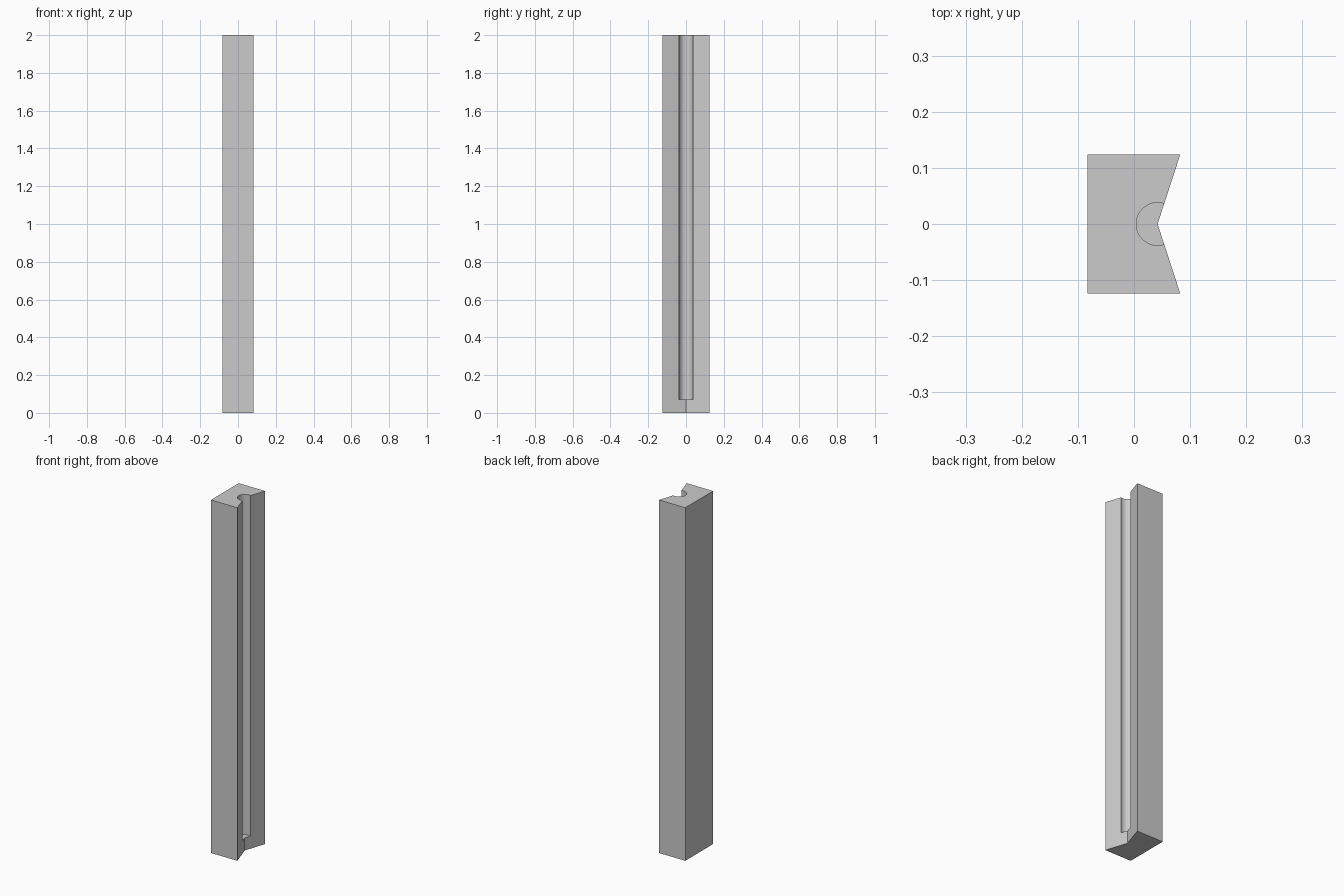
import bpy, bmesh, math

default = bpy.data.objects.get("Cube")
if default:
    bpy.data.objects.remove(default, do_unlink=True)

HEIGHT = 2.0
HALF_X, HALF_Y = 0.0825, 0.124
NOTCH_X = 0.042          # depth line of the V notch
BORE_RADIUS = 0.038
BORE_FLOOR = 0.072

grey = bpy.data.materials.new("plain grey")
grey.use_nodes = True
colour = (0.6, 0.6, 0.6, 1)
grey.diffuse_color = colour
grey.node_tree.nodes["Principled BSDF"].inputs["Base Color"].default_value = colour


def prism(name, outline, bottom, top):
    """Extrude a flat outline upwards into a solid object."""
    bm = bmesh.new()
    face = bm.faces.new([bm.verts.new((x, y, bottom)) for x, y in outline])
    extruded = bmesh.ops.extrude_face_region(bm, geom=[face])["geom"]
    verts = [v for v in extruded if isinstance(v, bmesh.types.BMVert)]
    bmesh.ops.translate(bm, verts=verts, vec=(0, 0, top - bottom))
    bmesh.ops.recalc_face_normals(bm, faces=bm.faces)
    mesh = bpy.data.meshes.new(name)
    bm.to_mesh(mesh)
    bm.free()
    mesh.materials.append(grey)
    obj = bpy.data.objects.new(name, mesh)
    bpy.context.collection.objects.link(obj)
    return obj


# Post with a V notch along its +x side
post = prism("notched_post", [(-HALF_X, -HALF_Y), (HALF_X, -HALF_Y), (NOTCH_X, 0),
                              (HALF_X, HALF_Y), (-HALF_X, HALF_Y)], 0, HEIGHT)

# Round bore along the notch, stopping above the base
angles = [math.tau * (i + 0.5) / 64 for i in range(64)]
circle = [(NOTCH_X + BORE_RADIUS * math.cos(a), BORE_RADIUS * math.sin(a)) for a in angles]
cutter = prism("bore_cutter", circle, BORE_FLOOR, HEIGHT + 0.1)
cutter.hide_render = True

cut = post.modifiers.new("bore", 'BOOLEAN')
cut.operation = 'DIFFERENCE'
cut.solver = 'EXACT'
cut.object = cutter

bpy.ops.object.select_all(action='DESELECT')
post.select_set(True)
bpy.context.view_layer.objects.active = post
bpy.ops.object.modifier_apply(modifier=cut.name)
bpy.data.objects.remove(cutter, do_unlink=True)
bpy.ops.object.shade_smooth_by_angle(angle=math.radians(30))
